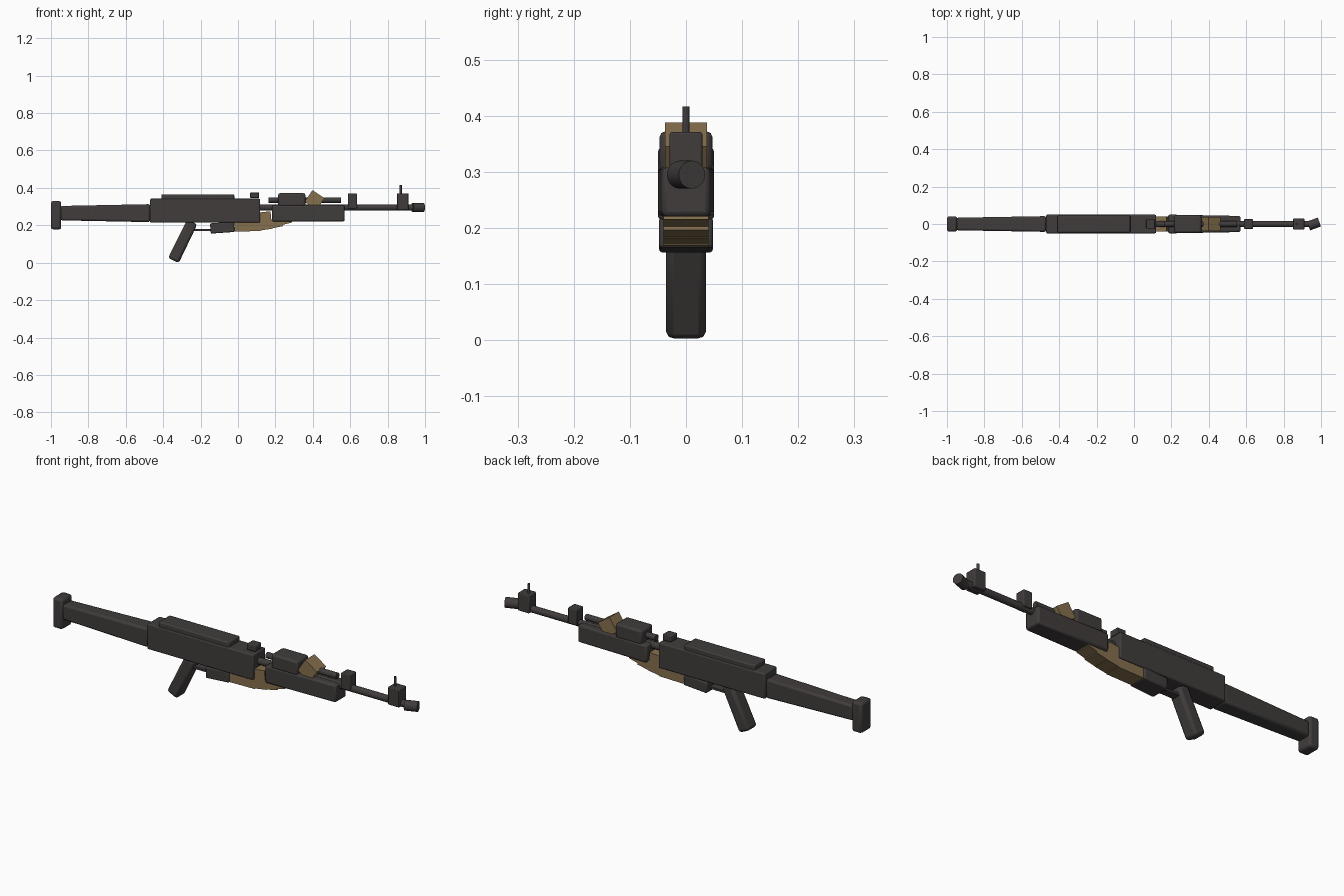
import bpy, math
from mathutils import Matrix, Vector

cube = bpy.data.objects.get("Cube")
if cube:
    bpy.data.objects.remove(cube, do_unlink=True)


def material(name, rgb):
    m = bpy.data.materials.new(name)
    m.use_nodes = True
    m.diffuse_color = (*rgb, 1)
    m.node_tree.nodes["Principled BSDF"].inputs["Base Color"].default_value = (*rgb, 1)
    return m


DARK = material("dark metal", (0.052, 0.045, 0.045))
TAN = material("tan", (0.235, 0.160, 0.075))


def finish(name, mat, bevel):
    o = bpy.context.object
    o.name = name
    o.data.materials.append(mat)
    if bevel:
        mod = o.modifiers.new("Bevel", "BEVEL")
        mod.width, mod.segments = bevel, 2
    bpy.ops.object.shade_smooth_by_angle(angle=math.radians(35))
    return o


def box(name, x, z, half_y, mat=DARK, bevel=0.006, tilt=0, taper=None):
    """Block spanning x and z ranges; tilt pitches it up toward +x,
    taper scales (y, z) of the -x end."""
    bpy.ops.mesh.primitive_cube_add(size=1)
    o = bpy.context.object
    size = Vector((x[1] - x[0], 2 * half_y, z[1] - z[0]))
    for v in o.data.vertices:
        if taper and v.co.x < 0:
            v.co.y *= taper[0]
            v.co.z *= taper[1]
    o.data.transform(Matrix.Rotation(math.radians(-tilt), 4, "Y") @ Matrix.Diagonal((*size, 1)))
    o.location = (sum(x) / 2, 0, sum(z) / 2)
    return finish(name, mat, bevel)


def rod(name, radius, length, centre, axis, sides=20):
    bpy.ops.mesh.primitive_cylinder_add(vertices=sides, radius=radius, depth=length)
    o = bpy.context.object
    o.data.transform(Vector(axis).to_track_quat("Z", "Y").to_matrix().to_4x4())
    o.location = centre
    return finish(name, DARK, 0)


# Stock
box("butt_plate", (-1, -0.945), (0.178, 0.33), 0.041, bevel=0.012)
box("stock", (-0.95, -0.47), (0.217, 0.313), 0.042, bevel=0.01, taper=(0.8, 0.8))

# Receiver
box("receiver", (-0.47, 0.118), (0.215, 0.342), 0.05)
box("receiver_cover", (-0.41, -0.02), (0.33, 0.366), 0.045)
box("rear_sight", (0.065, 0.113), (0.346, 0.376), 0.025, bevel=0.004)

# Grip and trigger guard
box("grip", (-0.41, -0.18), (0.085, 0.145), 0.036, bevel=0.014, tilt=64, taper=(1, 1.05))
box("trigger_guard", (-0.26, -0.13), (0.169, 0.181), 0.02, bevel=0.002)
box("magazine_well", (-0.148, -0.02), (0.16, 0.215), 0.048, tilt=4)

# Stepped magazine segments
segments = [((-0.02, 0.12), (0.168, 0.225), 1), ((0.09, 0.18), (0.175, 0.235), 9),
            ((0.118, 0.178), (0.19, 0.272), 6), ((0.165, 0.238), (0.188, 0.235), 12),
            ((0.21, 0.285), (0.205, 0.245), 15)]
for i, (xs, zs, angle) in enumerate(segments):
    box(f"magazine_segment_{i + 1}", xs, zs, 0.04, TAN, 0, angle)

# Handguards
box("lower_handguard", (0.183, 0.57), (0.22, 0.308), 0.043, bevel=0.009, taper=(1.17, 1))
box("upper_handguard", (0.215, 0.36), (0.3, 0.372), 0.047, bevel=0.01)
box("tan_wedge", (0.37, 0.448), (0.297, 0.373), 0.037, TAN, 0, -34)

# Barrel and gas tube
rod("barrel", 0.017, 0.84, (0.52, 0, 0.295), (1, 0, 0))
rod("gas_tube", 0.015, 0.39, (0.357, 0, 0.335), (1, 0, 0))
swing = math.radians(20)
rod("muzzle", 0.025, 0.062, (0.962, 0, 0.295), (math.cos(swing), math.sin(swing), 0))

# Sights on the barrel
box("gas_block", (0.587, 0.636), (0.29, 0.37), 0.026, bevel=0.004)
box("front_sight_block", (0.85, 0.912), (0.282, 0.371), 0.029, bevel=0.004)
rod("front_sight_post", 0.006, 0.055, (0.87, 0, 0.389), (0, 0, 1), 12)
